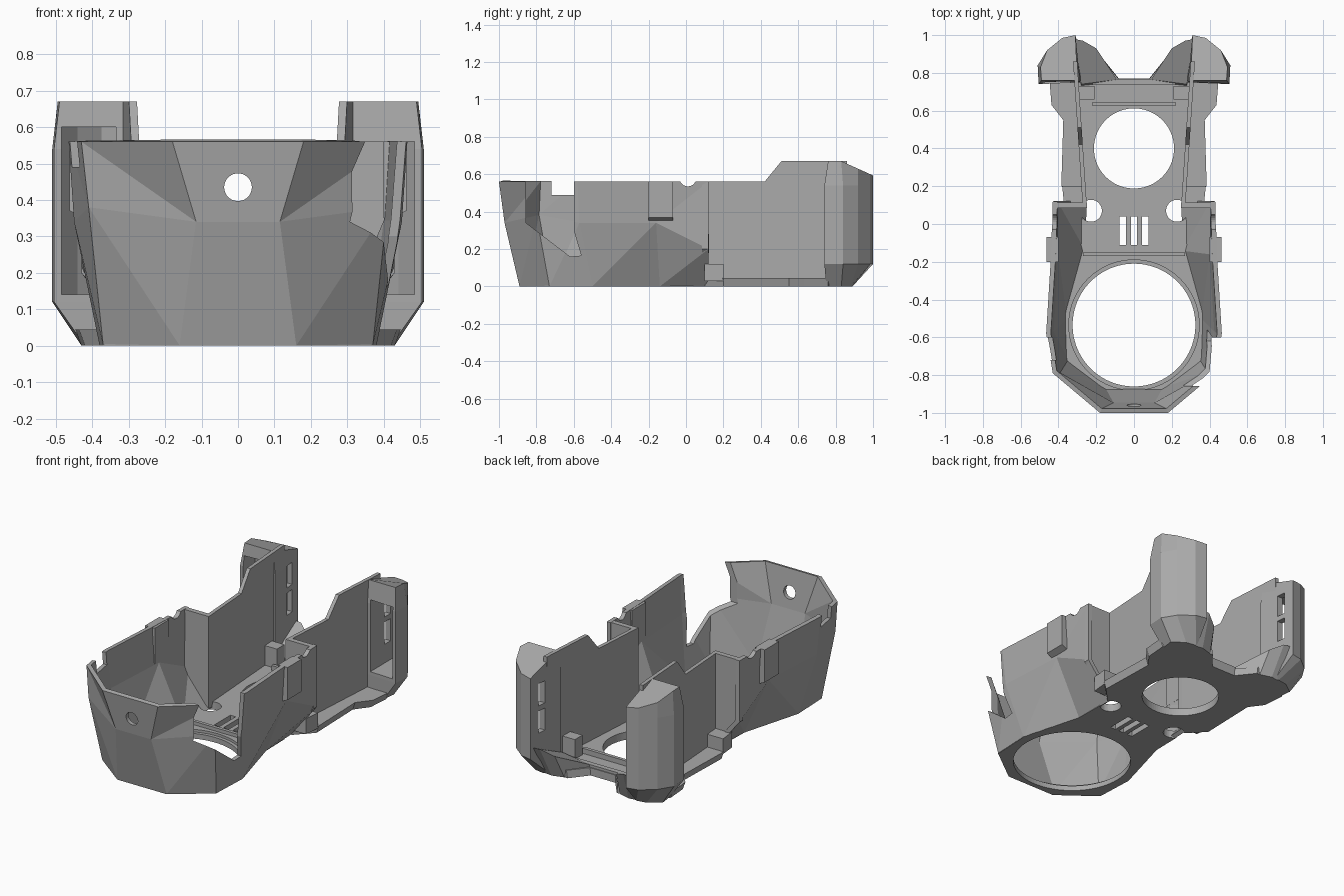
import bpy, bmesh, math
from mathutils import Vector

if "Cube" in bpy.data.objects:
    bpy.data.objects.remove(bpy.data.objects["Cube"], do_unlink=True)

GREY = (0.40, 0.40, 0.40, 1)
mat = bpy.data.materials.new("matte grey")
mat.use_nodes = True
mat.diffuse_color = GREY
mat.node_tree.nodes["Principled BSDF"].inputs["Base Color"].default_value = GREY


def make(name, verts, faces, fix=True):
    me = bpy.data.meshes.new(name)
    me.from_pydata([tuple(v) for v in verts], [], faces)
    if fix:
        bm = bmesh.new()
        bm.from_mesh(me)
        bmesh.ops.recalc_face_normals(bm, faces=bm.faces)
        bm.to_mesh(me)
        bm.free()
    me.materials.append(mat)
    ob = bpy.data.objects.new(name, me)
    bpy.context.scene.collection.objects.link(ob)
    return ob


def loft(name, rings):
    """Closed solid through rings of equal length."""
    n = len(rings[0])
    verts = [v for r in rings for v in r]
    faces = [list(range(n)), [len(verts) - n + i for i in range(n)]]
    for k in range(len(rings) - 1):
        for i in range(n):
            j = (i + 1) % n
            faces.append([k * n + i, k * n + j, k * n + n + j, k * n + n + i])
    return make(name, verts, faces)


def box(name, x, y, z):
    ring = [(x[0], y[0]), (x[1], y[0]), (x[1], y[1]), (x[0], y[1])]
    return loft(name, [[(a, b, h) for a, b in ring] for h in z])


def cyl(name, r, center, depth, axis="Z", n=64):
    rings = []
    for h in (-depth / 2, depth / 2):
        ring = []
        for i in range(n):
            a = 2 * math.pi * i / n
            c, s = r * math.cos(a), r * math.sin(a)
            off = {"Z": (c, s, h), "Y": (c, h, s), "X": (h, c, s)}[axis]
            ring.append(Vector(center) + Vector(off))
        rings.append(ring)
    return loft(name, rings)


def cut(ob, *cutters):
    for c in cutters:
        m = ob.modifiers.new("cut", "BOOLEAN")
        m.operation, m.solver, m.object = "DIFFERENCE", "EXACT", c
        c.hide_render = True
        c.hide_viewport = True
        c.display_type = "WIRE"
    return ob


def flip(points, s):
    return [(s * p[0], *p[1:]) for p in points]


# Faceted front shell: bottom, middle and top point at each station
stations = [
    [(.27, .12, .0), (.43, .12, .2), (.43, .12, .56)],
    [(.28, -.14, 0), (.425, -.16, .34), (.44, -.18, .56)],
    [(.38, -.5, 0), (.45, -.57, .34), (.465, -.58, .56)],
    [(.37, -.73, 0), (.41, -.80, .38), (.43, -.79, .56)],
    [(.16, -.89, 0), (.115, -.97, .34), (.18, -1.0, .56)],
]
path = [flip(s, -1) for s in stations] + stations[::-1]
verts = [p for s in path for p in s]
faces = []
for i in range(len(path) - 1):
    for k in range(2):
        a, b = 3 * i + k, 3 * i + 3 + k
        if path[i][0][0] < 0 < path[i + 1][0][0]:
            faces.append([a, b, b + 1, a + 1])
        elif i < 4:
            faces += [[a, b, a + 1], [b, b + 1, a + 1]]
        else:
            faces += [[a, b, b + 1], [a, b + 1, a + 1]]
shell = make("front_shell", verts, faces, fix=False)
sol = shell.modifiers.new("wall", "SOLIDIFY")
sol.thickness, sol.offset = 0.025, -1

# Side opening on one flank, rim notches and the round front hole
gap = [(-.86, .7), (-.855, .34), (-.62, .16), (-.56, .165), (-.6, .3), (-.6, .7)]
cut(shell,
    loft("side_opening_cutter", [[(x, y, z) for y, z in gap] for x in (.2, .7)]),
    box("rim_notch_cutter", (-.7, -.3), (-.72, -.6), (.49, .7)),
    cyl("rim_dip_cutter", .045, (0, .01, .58), 1.4, "X", 24),
    cyl("front_hole_cutter", .038, (0, -1, .435), .3, "Y", 40))

# Floor plate with fan openings, round holes and plain vents
half = [(.16, -.89), (.365, -.735), (.378, -.5), (.28, -.14), (.275, .1), (.37, .2),
        (.36, .55), (.42, .63), (.43, .76), (.30, .86), (.16, .87), (.08, .77)]
outline = half + [(-x, y) for x, y in half[::-1]]
grow = lambda x, y: x * (1.04 if y > .15 else 1)
floor = loft("floor_plate", [[(x, y, 0) for x, y in outline],
                             [(grow(x, y), y, .045) for x, y in outline]])
cut(floor, cyl("front_fan_cutter", .325, (0, -.535, 0), .5, n=96),
    cyl("front_fan_lip_cutter", .345, (0, -.535, .08), .1, n=96),
    cyl("rear_fan_cutter", .212, (0, .4, 0), .5, n=96))
for s in (-1, 1):
    cut(floor, cyl("floor_hole_cutter", .058, (s * .228, .07, 0), .4, n=40))
for x in (-.06, 0, .06):
    cut(floor, box("vent_cutter", (x - .017, x + .017), (-.11, .04), (-.1, .2)))

# Cross ribs on the floor
box("front_rib", (-.27, .27), (-.17, -.15), (.04, .065))
box("rear_rib", (-.22, .22), (.625, .645), (.04, .075))
box("rear_sill", (-.22, .22), (.735, .765), (.04, .06))

for s, side in ((1, "left"), (-1, "right")):
    # Tall rear side wall, leaning outwards towards the back
    prof = [(.1, .03), (.1, .56), (.42, .56), (.51, .67), (.86, .67), (.86, .03)]
    at = lambda y: .25 + .05 * (y - .1) / .75
    loft(side + "_rear_wall", [flip([(at(y) + t, y, z) for y, z in prof], s)
                               for t in (0, .022)])

    # Step between front shell and rear wall
    step = [(.25, .56), (.43, .56), (.43, .2), (.34, .10), (.25, .02)]
    loft(side + "_step_wall", [flip([(x, y, z) for x, z in step], s) for y in (.085, .115)])
    loft(side + "_step_foot", [flip([(.26, .1, z), (.37, .1, z), (.38, .2, z), (.26, .2, z)], s)
                               for z in (.03, .12)])
    # Vertical bump on the flank
    bump = [(.40, .56), (.462, .56), (.462, .37), (.42, .35), (.40, .35)]
    loft(side + "_flank_bump", [flip([(x, y, z) for x, z in bump], s) for y in (-.2, -.07)])

    # Rear cheek tapering to the floor, with sloping cap
    base = [(.29, .75), (.42, .75), (.43, .83), (.36, .88), (.30, .89), (.28, .87)]
    foot = [(.285, .75), (.505, .74), (.51, .84), (.46, .92), (.38, .985), (.31, 1.0)]
    roof = [(.30, .76), (.49, .76), (.495, .83), (.46, .92), (.38, .985), (.31, 1.0)]
    cap = lambda y: .67 - .45 * max(0, y - .83)
    cheek = loft(side + "_rear_cheek", [
        flip([(x, y, 0) for x, y in base], s),
        flip([(x, y, .12) for x, y in foot], s),
        flip([(x, y, .54) for x, y in foot], s),
        flip([(x, y, min(.67, cap(y))) for x, y in roof], s)])
    pocket = [(.335, .6), (.485, .6), (.485, .85), (.44, .91), (.375, .96), (.335, .965)]
    top = .56 if s > 0 else .6
    cut(cheek, loft(side + "_pocket_cutter",
                    [flip([(x, y, z) for x, y in pocket], s) for z in (.14, top)]))
    for z in (.25, .41):
        cut(cheek, box("cheek_slot_cutter", sorted((s * .2, s * .36)), (.88, .935), (z, z + .13)))

    # Low wedge bracing the cheek to the floor
    low = [(.08, .74), (.28, .72), (.32, .88), (.25, .89), (.18, .87)]
    high = [(.09, .765, .06), (.28, .74, .07), (.32, .98, .18), (.27, .97, .18), (.20, .93, .14)]
    loft(side + "_rear_wedge", [flip([(x, y, 0) for x, y in low], s), flip(high, s)])

    # Small clip block beside the rear opening
    box(side + "_clip_block", sorted((s * .21, s * .29)), (.66, .73), (.04, .16))
